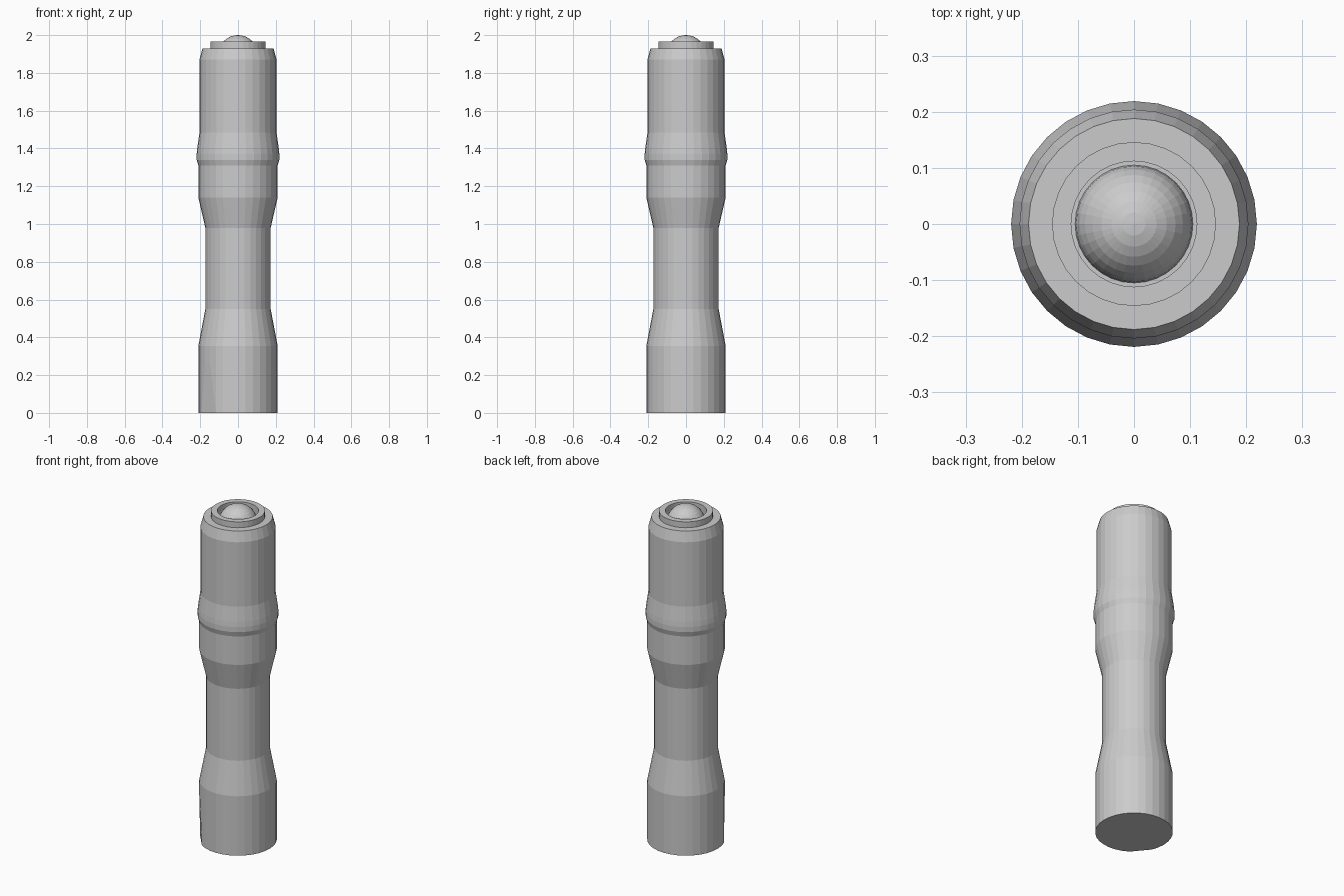
import bpy, bmesh, math

if "Cube" in bpy.data.objects:
    bpy.data.objects.remove(bpy.data.objects["Cube"])

SIDES = 32


def make_object(name, bm):
    bmesh.ops.recalc_face_normals(bm, faces=bm.faces[:])
    mesh = bpy.data.meshes.new(name)
    bm.to_mesh(mesh)
    bm.free()
    obj = bpy.data.objects.new(name, mesh)
    bpy.context.collection.objects.link(obj)
    return obj


def lathe(bm, profile):
    """Spin (radius, z) points round z; return the vertex rings."""
    rings = []
    for r, z in profile:
        rings.append([bm.verts.new((r * math.cos(2 * math.pi * i / SIDES),
                                    r * math.sin(2 * math.pi * i / SIDES), z))
                      for i in range(SIDES)])
    for a, b in zip(rings, rings[1:]):
        for i in range(SIDES):
            j = (i + 1) % SIDES
            bm.faces.new((a[i], a[j], b[j], b[i]))
    return rings


# Handle and barrel, with the slanted flat at the front left of the base
bm = bmesh.new()
rings = lathe(bm, [(0.21, 0), (0.21, 0.355), (0.173, 0.55), (0.173, 0.98),
                   (0.21, 1.14), (0.21, 1.31), (0.219, 1.34), (0.219, 1.37),
                   (0.216, 1.4), (0.204, 1.485), (0.204, 1.87),
                   (0.188, 1.93), (0.146, 1.93), (0.146, 1.965),
                   (0.112, 1.965), (0.112, 1.895)])
base = rings[0]
raised = base[19:21]
for v in raised:
    v.co.z = 0.265
bm.faces.new([v for v in base if v not in raised])
bm.faces.new((base[18], base[19], base[20], base[21]))
bm.faces.new(rings[-1])
make_object("torch_body", bm)

# Domed bulb sitting in the end socket
bm = bmesh.new()
bmesh.ops.create_uvsphere(bm, u_segments=SIDES, v_segments=16, radius=0.105)
bulb = make_object("bulb", bm)
bulb.location.z = 1.895
